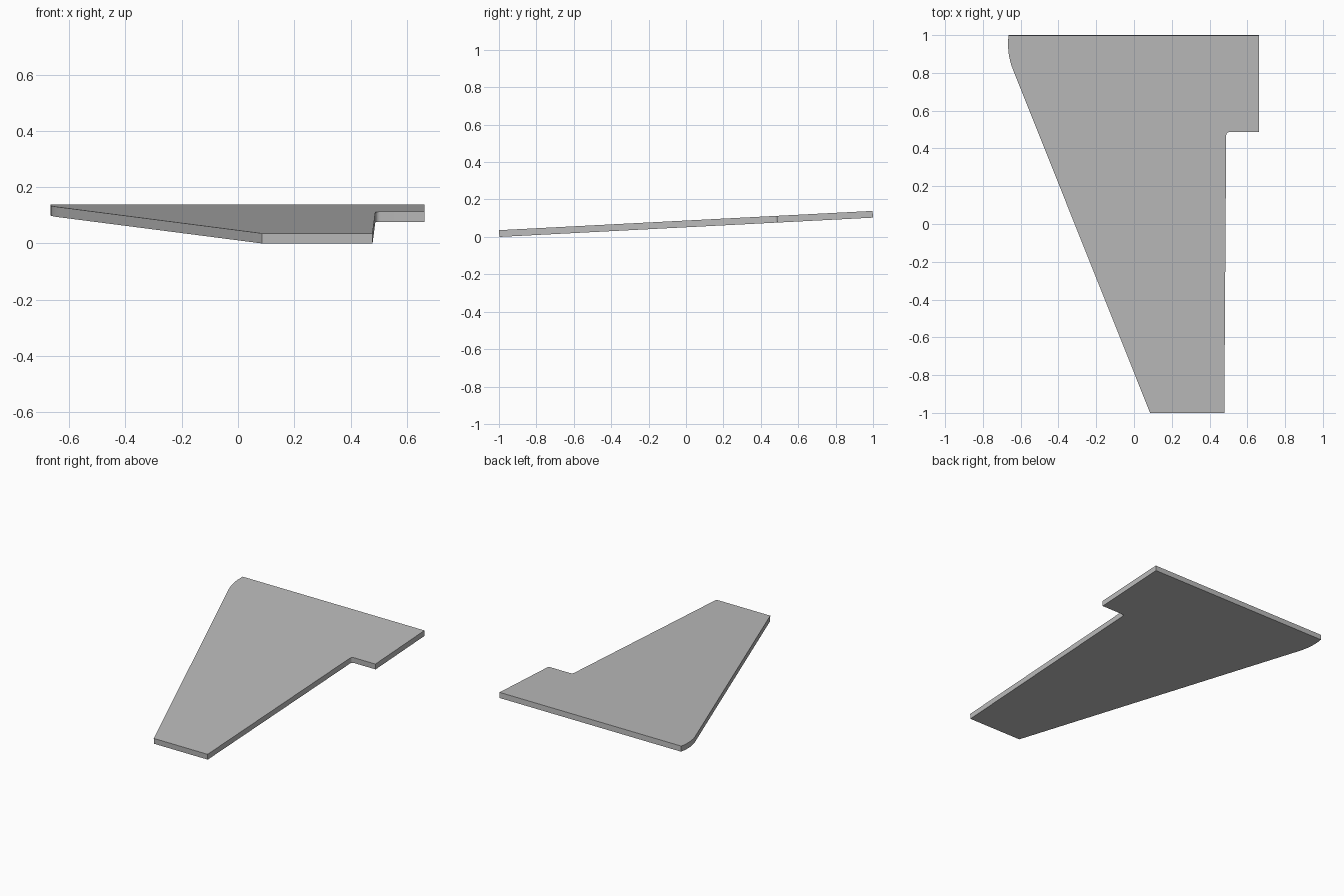
import bpy, bmesh, math
from mathutils import Vector, Matrix

cube = bpy.data.objects.get("Cube")
if cube:
    bpy.data.objects.remove(cube, do_unlink=True)

THICKNESS = 0.036
PITCH = math.asin(0.0515)


def rounded(start, corner, end, steps):
    """Points of a smooth bend from start to end, pulled towards corner."""
    a, b, c = Vector(start), Vector(corner), Vector(end)
    return [a * (1 - t) ** 2 + b * 2 * t * (1 - t) + c * t * t
            for t in (i / steps for i in range(steps + 1))]


grey = bpy.data.materials.new("plain grey")
grey.use_nodes = True
colour = (0.5, 0.5, 0.5, 1)
grey.diffuse_color = colour
grey.node_tree.nodes["Principled BSDF"].inputs["Base Color"].default_value = colour

# Wing outline, anticlockwise from the narrow end
outline = [Vector((0.085, -1)), Vector((0.478, -1))]
outline += rounded((0.488, 0.468), (0.488, 0.488), (0.508, 0.488), 6)   # notch
outline += [Vector((0.662, 0.488)), Vector((0.662, 1))]
outline += rounded((-0.664, 1), (-0.675, 0.905), (-0.641, 0.82), 8)     # bent tip

# Extrude the outline into a flat panel
bm = bmesh.new()
face = bm.faces.new([bm.verts.new((p.x, p.y, 0)) for p in outline])
top = bmesh.ops.extrude_face_region(bm, geom=[face])["geom"]
bmesh.ops.translate(bm, vec=(0, 0, THICKNESS),
                    verts=[g for g in top if isinstance(g, bmesh.types.BMVert)])
bmesh.ops.recalc_face_normals(bm, faces=bm.faces)

# Pitch the panel up towards the back and rest it on the ground
bmesh.ops.transform(bm, matrix=Matrix.Rotation(PITCH, 4, "X"), verts=bm.verts)
low = min(v.co.z for v in bm.verts)
middle = (min(v.co.y for v in bm.verts) + max(v.co.y for v in bm.verts)) / 2
bmesh.ops.translate(bm, vec=(0, -middle, -low), verts=bm.verts)

mesh = bpy.data.meshes.new("wing_panel")
bm.to_mesh(mesh)
bm.free()
mesh.materials.append(grey)
panel = bpy.data.objects.new("wing_panel", mesh)
bpy.context.collection.objects.link(panel)

# Smooth the bends, keep the rims sharp
bpy.context.view_layer.objects.active = panel
panel.select_set(True)
bpy.ops.object.shade_smooth_by_angle(angle=math.radians(30))
